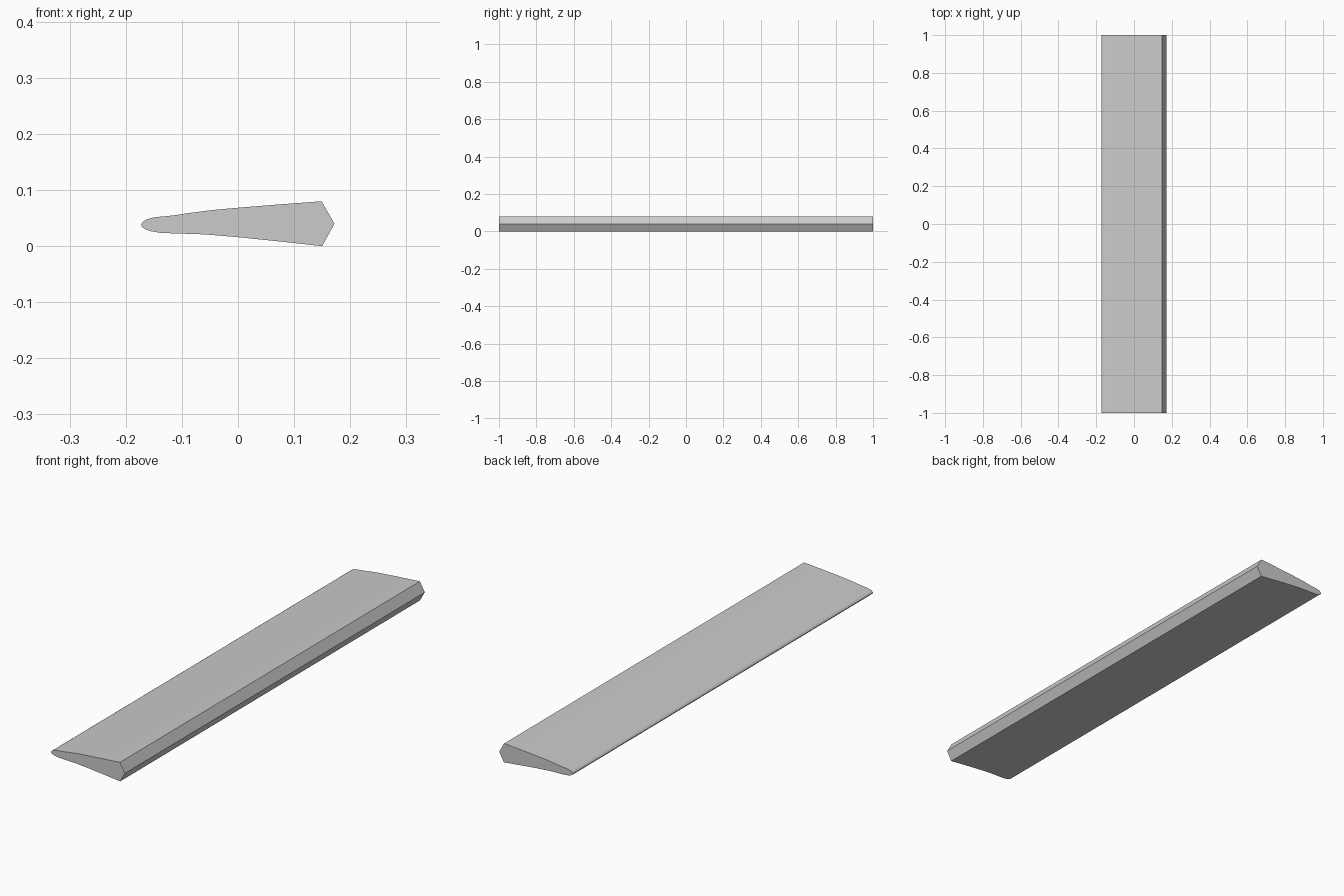
import bpy, bmesh, math

if "Cube" in bpy.data.objects:
    bpy.data.objects.remove(bpy.data.objects["Cube"])

# Blade cross-section (x, z): wedge rear edge, rounded thin nose
profile = [
    (0.150, 0.000), (0.172, 0.040), (0.149, 0.080),
    (0.075, 0.0745), (0.000, 0.0685), (-0.045, 0.0645), (-0.092, 0.0585),
    (-0.110, 0.0555), (-0.130, 0.0532), (-0.145, 0.0520), (-0.156, 0.0500),
    (-0.165, 0.0465), (-0.171, 0.0420), (-0.1725, 0.0380), (-0.171, 0.0340),
    (-0.165, 0.0300), (-0.155, 0.0265), (-0.137, 0.0235), (-0.105, 0.0225),
    (-0.060, 0.0210), (0.000, 0.0160), (0.075, 0.0083),
]

# Sweep the section along the full length
bm = bmesh.new()
face = bm.faces.new([bm.verts.new((x, -1, z)) for x, z in profile])
ext = bmesh.ops.extrude_face_region(bm, geom=[face], use_keep_orig=True)
moved = [g for g in ext["geom"] if isinstance(g, bmesh.types.BMVert)]
bmesh.ops.translate(bm, verts=moved, vec=(0, 2, 0))
bmesh.ops.recalc_face_normals(bm, faces=bm.faces)

mesh = bpy.data.meshes.new("slat_blade")
bm.to_mesh(mesh)
bm.free()
blade = bpy.data.objects.new("slat_blade", mesh)
bpy.context.collection.objects.link(blade)

# Smooth the curved skin, keep the rear wedge and ends crisp
bpy.context.view_layer.objects.active = blade
blade.select_set(True)
bpy.ops.object.shade_smooth_by_angle(angle=math.radians(35))
